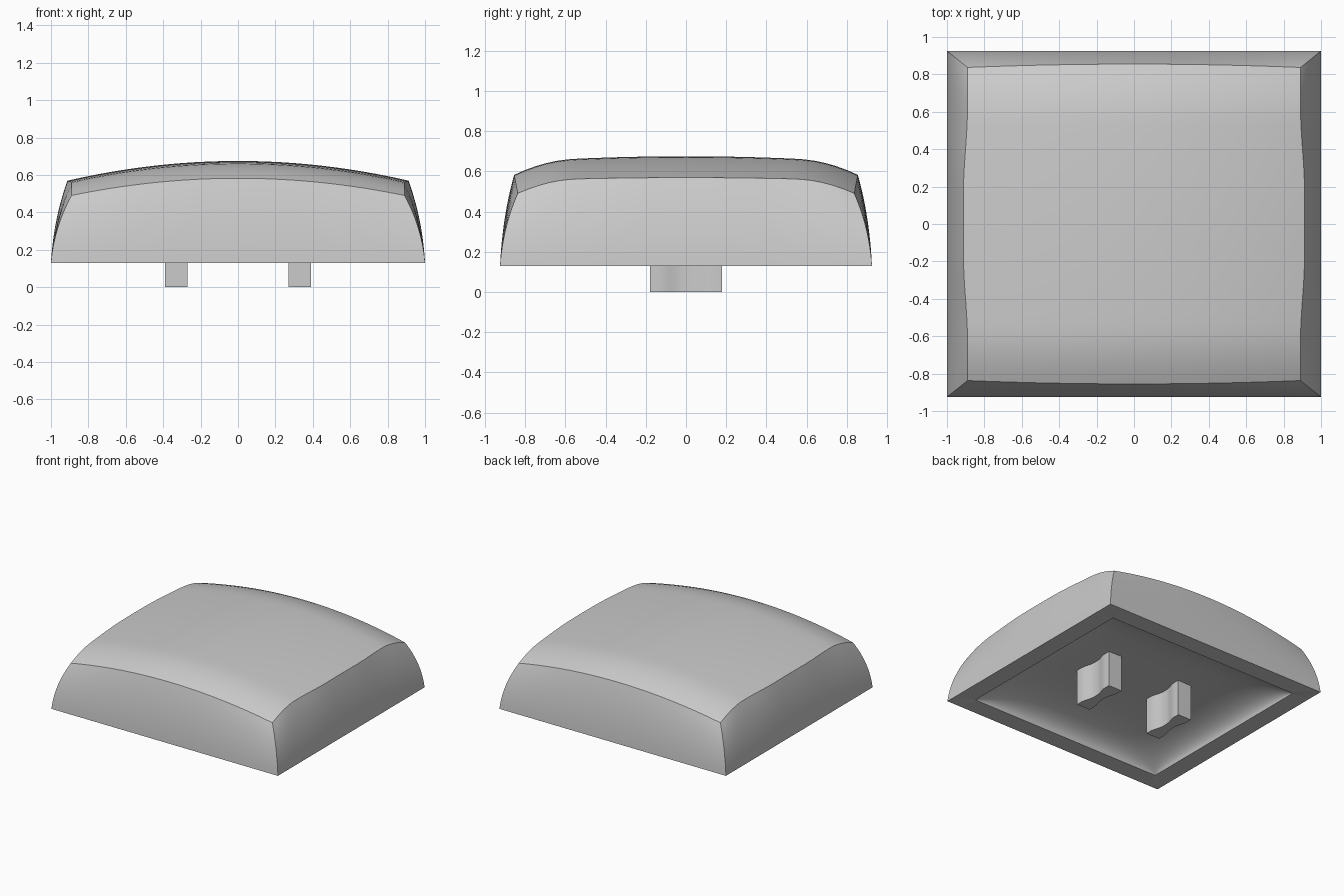
import bpy, bmesh, math

if "Cube" in bpy.data.objects:
    bpy.data.objects.remove(bpy.data.objects["Cube"])

grey = bpy.data.materials.new("plain_grey")
grey.use_nodes = True
grey.diffuse_color = (0.6, 0.6, 0.6, 1)
grey.node_tree.nodes["Principled BSDF"].inputs["Base Color"].default_value = (0.6, 0.6, 0.6, 1)

BASE_X, BASE_Y, BASE_Z = 1.0, 0.925, 0.13
WALL, CEILING = 0.145, 0.29
N = 32


def smooth(lo, hi, t):
    t = min(max((t - lo) / (hi - lo), 0), 1)
    return t * t * (3 - 2 * t)


def top(u, v):
    """Crowned upper surface: arched in x, rolled off at both y ends."""
    x = u * (0.912 - 0.022 * smooth(0.2, 0.75, abs(v)))
    y = v * (0.855 - 0.018 * u * u)
    drop_x = 0.105 * (x / 0.91) ** 2
    drop_y = 0.015 * (y / 0.6) ** 2 + 0.06 * (max(abs(y) - 0.55, 0) / 0.3) ** 2
    return (x, y, 0.675 - drop_x - drop_y)


def base(u, v):
    return (u * BASE_X, v * BASE_Y, BASE_Z)


def cavity(u, v):
    """Dished hollow on the underside, steep at the rim and flat in the middle."""
    u, v = math.sin(u * math.pi / 2), math.sin(v * math.pi / 2)
    rise = math.sqrt(max((1 - u ** 4) * (1 - v ** 4), 0))
    return (u * (BASE_X - WALL), v * (BASE_Y - WALL), BASE_Z + (CEILING - BASE_Z) * rise)


def side(u, v, t):
    """Bowed outer wall from base edge to top edge."""
    p, q = top(u, v), base(u, v)
    inset = (0.15, 0.15, 0.53)
    c = [b + (a - b) * k for a, b, k in zip(p, q, inset)]
    return [(1 - t) ** 2 * b + 2 * t * (1 - t) * m + t * t * a for a, b, m in zip(p, q, c)]


def rim(u, v, t):
    return [b + (c - b) * t for b, c in zip(base(u, v), cavity(u, v))]


def patch(bm, fn, nu, nv):
    """Quad grid of fn(s, t), s and t running from -1 to 1."""
    rows = [[bm.verts.new(fn(2 * i / nu - 1, 2 * j / nv - 1)) for j in range(nv + 1)]
            for i in range(nu + 1)]
    for i in range(nu):
        for j in range(nv):
            bm.faces.new((rows[i][j], rows[i + 1][j], rows[i + 1][j + 1], rows[i][j + 1]))


def finish(bm, name):
    bmesh.ops.remove_doubles(bm, verts=bm.verts, dist=1e-5)
    bmesh.ops.recalc_face_normals(bm, faces=bm.faces)
    mesh = bpy.data.meshes.new(name)
    bm.to_mesh(mesh)
    bm.free()
    mesh.materials.append(grey)
    obj = bpy.data.objects.new(name, mesh)
    bpy.context.collection.objects.link(obj)
    bpy.ops.object.select_all(action='DESELECT')
    obj.select_set(True)
    bpy.context.view_layer.objects.active = obj
    bpy.ops.object.shade_smooth_by_angle(angle=math.radians(30))


# Cap shell: top, hollow, four walls and the flat rim
bm = bmesh.new()
patch(bm, top, N, N)
patch(bm, cavity, N, N)
for e in (-1, 1):
    for fn, steps in ((side, 12), (rim, 1)):
        patch(bm, lambda s, t: fn(s, e, (t + 1) / 2), N, steps)
        patch(bm, lambda s, t: fn(e, s, (t + 1) / 2), N, steps)
finish(bm, "cap_shell")

# Two mounting posts with waisted long sides
for sign, name in ((1, "left_post"), (-1, "right_post")):
    bm = bmesh.new()
    steps = 16
    outline = []
    for s in (1, -1):
        for i in range(steps + 1):
            k = s * (2 * i / steps - 1)
            waist = 0.06 - 0.024 * (1 - smooth(0.1, 0.75, abs(k)))
            outline.append(bm.verts.new((sign * 0.33 + s * waist, 0.18 * k, 0)))
    face = bm.faces.new(outline)
    new = bmesh.ops.extrude_face_region(bm, geom=[face], use_keep_orig=True)["geom"]
    bmesh.ops.translate(bm, vec=(0, 0, CEILING + 0.01),
                        verts=[g for g in new if isinstance(g, bmesh.types.BMVert)])
    finish(bm, name)
